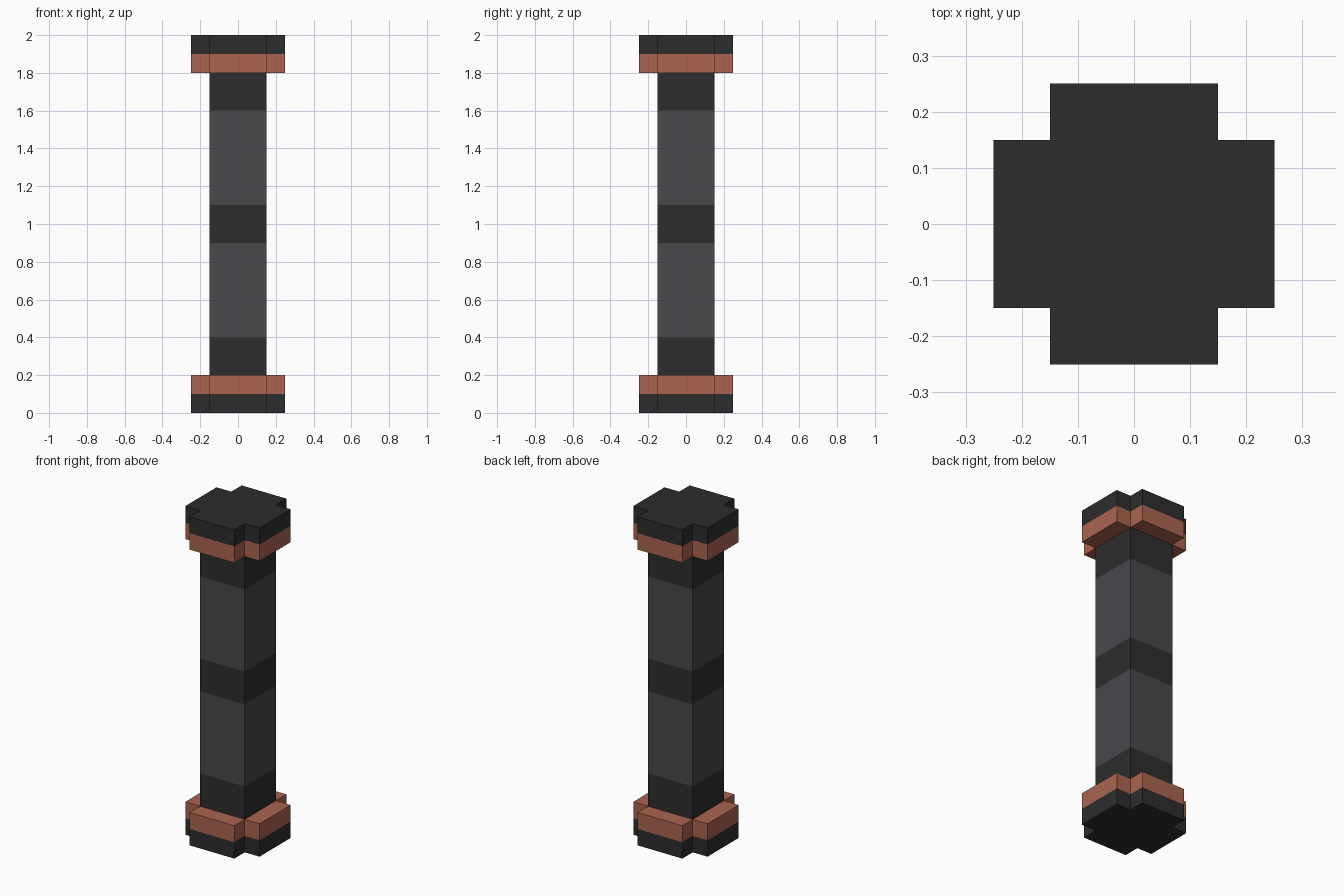
import bpy
import bmesh

cube = bpy.data.objects.get("Cube")
if cube:
    bpy.data.objects.remove(cube, do_unlink=True)


def srgb(*rgb):
    return tuple(((c / 255 + 0.055) / 1.055) ** 2.4 for c in rgb) + (1.0,)


def make_material(name, color):
    mat = bpy.data.materials.new(name)
    mat.use_nodes = True
    mat.diffuse_color = color
    mat.node_tree.nodes["Principled BSDF"].inputs["Base Color"].default_value = color
    return mat


charcoal = make_material("charcoal", srgb(45, 45, 45))
copper = make_material("copper", srgb(170, 100, 79))
slate = make_material("slate grey", srgb(72, 71, 75))

HALF = 0.15    # half width of the shaft
REACH = 0.25   # half width of the end caps


def banded_prism(name, outline, levels, mats):
    """Extrude an outline through the levels, one material per band."""
    bm = bmesh.new()
    rings = [[bm.verts.new((x, y, z)) for x, y in outline] for z in levels]
    count = len(outline)
    for band, (low, high) in enumerate(zip(rings, rings[1:])):
        for i in range(count):
            j = (i + 1) % count
            face = bm.faces.new((low[i], low[j], high[j], high[i]))
            face.material_index = band
    bm.faces.new(rings[0][::-1]).material_index = 0
    bm.faces.new(rings[-1]).material_index = len(mats) - 1
    bmesh.ops.recalc_face_normals(bm, faces=bm.faces)
    mesh = bpy.data.meshes.new(name)
    bm.to_mesh(mesh)
    bm.free()
    for mat in mats:
        mesh.materials.append(mat)
    obj = bpy.data.objects.new(name, mesh)
    bpy.context.collection.objects.link(obj)
    return obj


# Square and plus-shaped outlines, made by turning one corner four times
square, plus = [], []
corner = [(REACH, -HALF), (REACH, HALF), (HALF, HALF)]
for turn in range(4):
    plus += corner
    square.append(corner[-1])
    corner = [(-y, x) for x, y in corner]

# Banded shaft
banded_prism("shaft", square, [0.2, 0.4, 0.9, 1.1, 1.6, 1.8],
             [charcoal, slate, charcoal, slate, charcoal])

# Plus-shaped end caps with a copper collar facing the shaft
banded_prism("bottom_cap", plus, [0, 0.1, 0.2], [charcoal, copper])
banded_prism("top_cap", plus, [1.8, 1.9, 2.0], [copper, charcoal])
